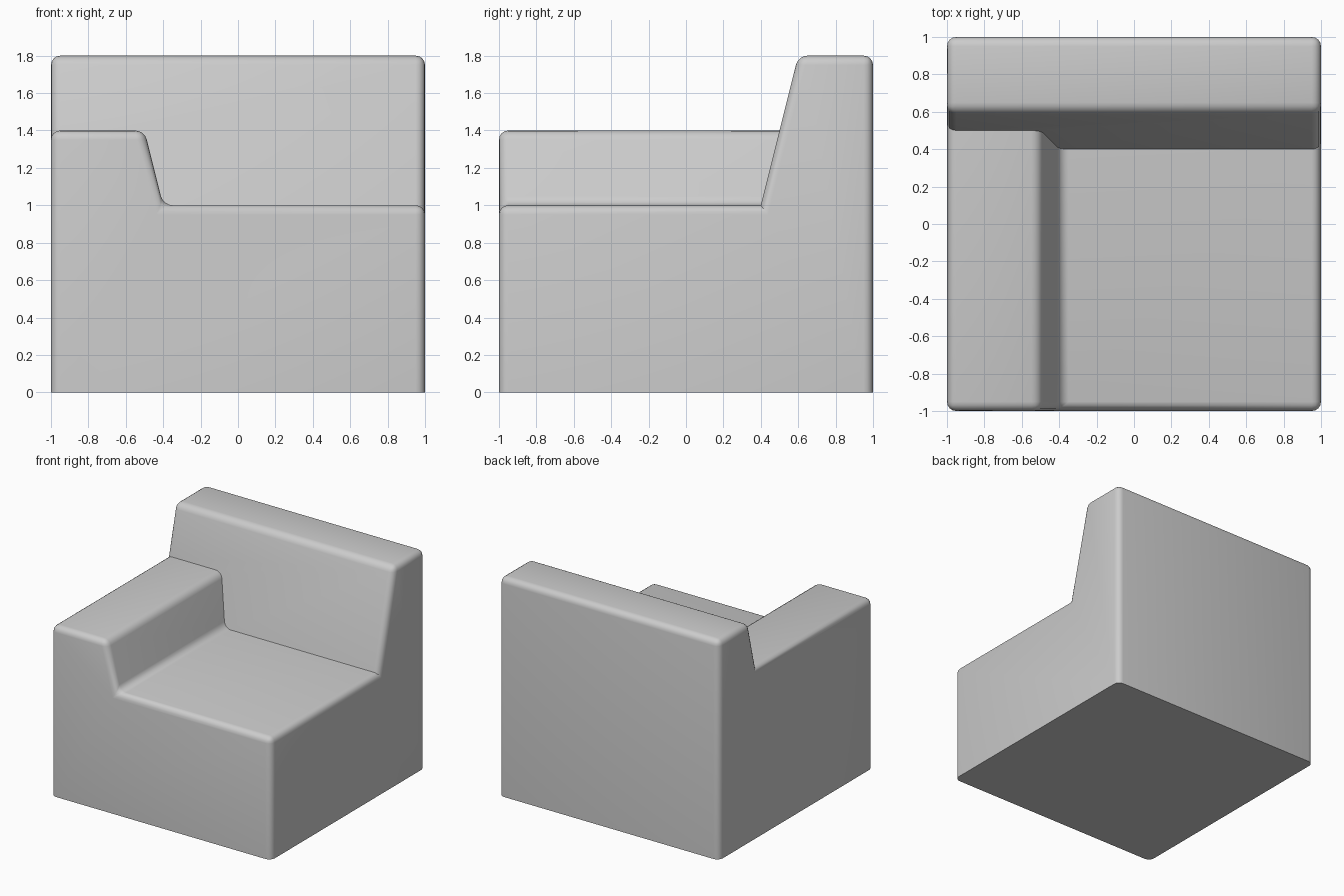
import bpy
import bmesh

if "Cube" in bpy.data.objects:
    bpy.data.objects.remove(bpy.data.objects["Cube"])


def slope_y(z):
    """Depth of the leaning backrest face at height z."""
    return 0.4 + (z - 1.0) * 0.25


bm = bmesh.new()

# Front profile: base, seat step and single armrest
profile = [(-1, 0), (1, 0), (1, 1), (-0.4, 1), (-0.5, 1.4), (-1, 1.4)]
front = [bm.verts.new((x, -1, z)) for x, z in profile]
a, b, c, d, e, f = front

# Seat and armrest run back until they meet the leaning backrest
c2, d2, e2, f2 = [bm.verts.new((x, slope_y(z), z)) for x, z in profile[2:]]

# Backrest top and rear
g, h = [bm.verts.new((x, slope_y(1.8), 1.8)) for x in (-1, 1)]
j, i = [bm.verts.new((x, 1, 1.8)) for x in (-1, 1)]
k, l = [bm.verts.new((x, 1, 0)) for x in (-1, 1)]

for loop in (
    front,                    # front
    [b, l, i, h, c2, c],      # right side
    [a, f, f2, g, j, k],      # left side
    [f, e, e2, f2],           # armrest top
    [e, d, d2, e2],           # armrest inner slope
    [d, c, c2, d2],           # seat
    [c2, h, g, f2, e2, d2],   # backrest front
    [g, h, i, j],             # backrest top
    [l, k, j, i],             # rear
    [a, k, l, b],             # underside
):
    bm.faces.new(loop)
bmesh.ops.recalc_face_normals(bm, faces=bm.faces)

# Soften all edges except the underside and the backrest seam
seam = {c2, d2, e2, f2}
soft = [
    ed for ed in bm.edges
    if not all(v.co.z < 0.001 for v in ed.verts)
    and not all(v in seam for v in ed.verts)
]
bmesh.ops.bevel(bm, geom=soft, offset=0.05, offset_type='OFFSET',
                segments=4, profile=0.5, affect='EDGES', clamp_overlap=True)
bmesh.ops.recalc_face_normals(bm, faces=bm.faces)

mesh = bpy.data.meshes.new("corner_sofa_seat")
bm.to_mesh(mesh)
bm.free()
sofa = bpy.data.objects.new("corner_sofa_seat", mesh)
bpy.context.collection.objects.link(sofa)

# Smooth shading with crisp seams
bpy.context.view_layer.objects.active = sofa
sofa.select_set(True)
bpy.ops.object.shade_smooth_by_angle(angle=0.61)
